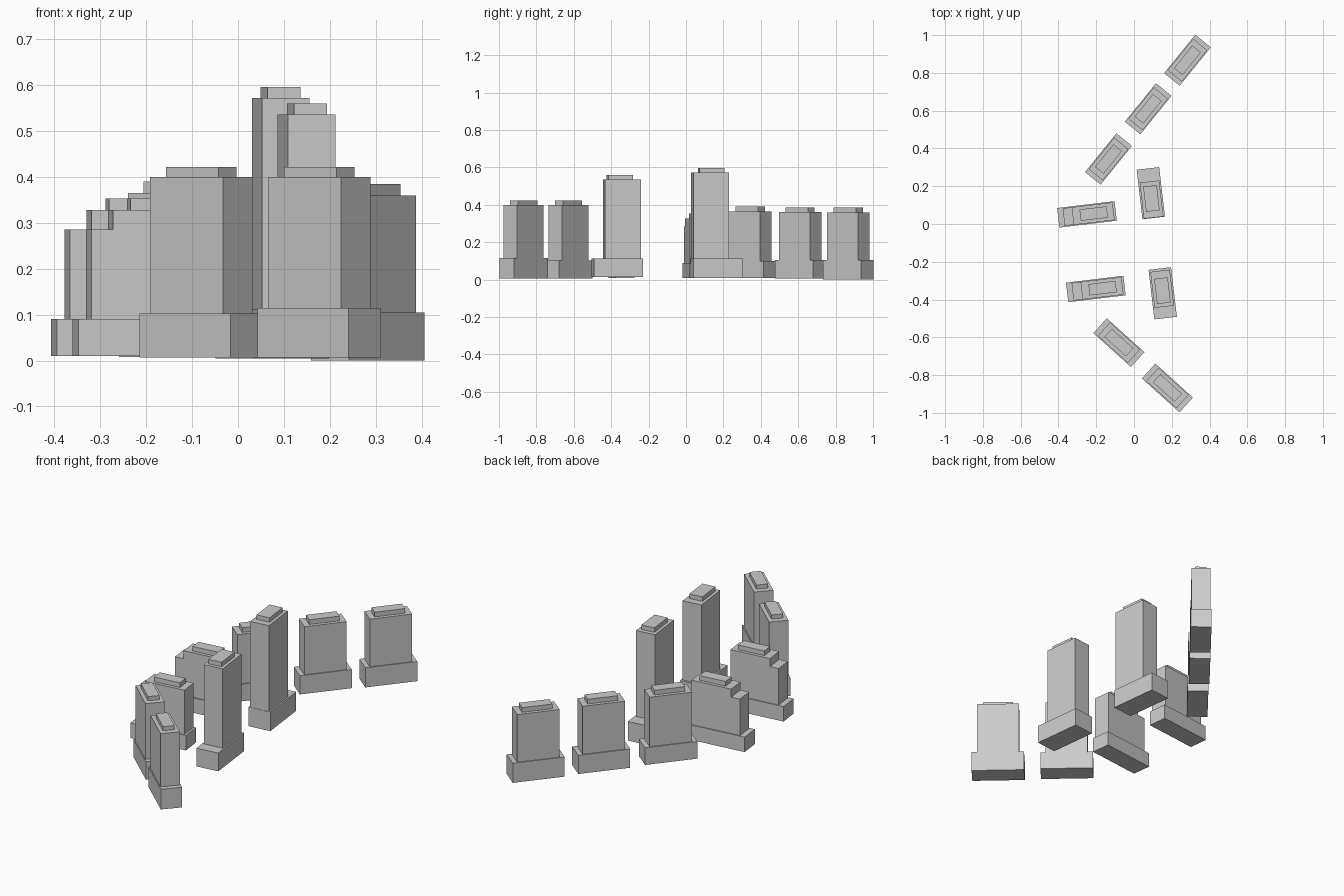
import bpy
from math import radians
from mathutils import Matrix

if "Cube" in bpy.data.objects:
    bpy.data.objects.remove(bpy.data.objects["Cube"])


def block(name, place, x0, x1, half_width, z0, z1):
    """Box running x0..x1 along the building's local axis."""
    sx, sy, sz = x1 - x0, 2 * half_width, z1 - z0
    bpy.ops.mesh.primitive_cube_add(size=1)
    ob = bpy.context.object
    ob.name = name
    ob.data.transform(Matrix.Translation(((x0 + x1) / 2, 0, (z0 + z1) / 2))
                      @ Matrix.Diagonal((sx, sy, sz, 1)))
    ob.matrix_world = place


def place_at(x, y, angle):
    return Matrix.Translation((x, y, 0)) @ Matrix.Rotation(radians(angle), 4, 'Z')


# Slab blocks: x, y, angle, base bottom, base top, body top, roof top, base half length
slabs = [
    (0.283, 0.867, 51, 0.0, 0.105, 0.36, 0.385, 0.131),
    (0.075, 0.610, 51, 0.005, 0.105, 0.362, 0.387, 0.131),
    (-0.135, 0.344, 51, 0.008, 0.10, 0.365, 0.39, 0.132),
    (-0.080, -0.628, -42, 0.007, 0.102, 0.40, 0.422, 0.134),
    (0.177, -0.868, -42, 0.007, 0.115, 0.40, 0.422, 0.134),
]
for i, (x, y, ang, z0, z1, z2, z3, half) in enumerate(slabs, 1):
    p = place_at(x, y, ang)
    block(f"slab_{i}_podium", p, -half, half, 0.053, z0, z1)
    block(f"slab_{i}_body", p, -0.107, 0.107, 0.048, z1, z2)
    block(f"slab_{i}_roof_cap", p, -0.077, 0.077, 0.029, z2, z3)

# Tall towers set off-centre on their podiums (local axis runs front to back)
towers = [
    (0.089, 0.163, 0.01, 0.112, 0.572, 0.596, -0.034, -0.028),
    (0.152, -0.367, 0.014, 0.112, 0.536, 0.56, 0.024, 0.014),
]
for i, (x, y, z0, z1, z2, z3, off, roof) in enumerate(towers, 1):
    p = place_at(x, y, 96.7)
    block(f"tower_{i}_podium", p, -0.132, 0.132, 0.06, z0, z1)
    block(f"tower_{i}_body", p, off - 0.096, off + 0.096, 0.052, z1, z2)
    block(f"tower_{i}_roof_cap", p, roof - 0.067, roof + 0.067, 0.036, z2, z3)

# Stepped blocks with a lower shoulder on the left
for i, (x, y) in enumerate([(-0.249, 0.051), (-0.202, -0.344)], 1):
    p = place_at(x, y, 6.8)
    block(f"stepped_{i}_podium", p, -0.153, 0.153, 0.052, 0.01, 0.09)
    block(f"stepped_{i}_shoulder", p, -0.124, -0.076, 0.047, 0.09, 0.285)
    block(f"stepped_{i}_body", p, -0.076, 0.142, 0.047, 0.09, 0.328)
    block(f"stepped_{i}_roof_cap", p, -0.036, 0.108, 0.03, 0.328, 0.353)
